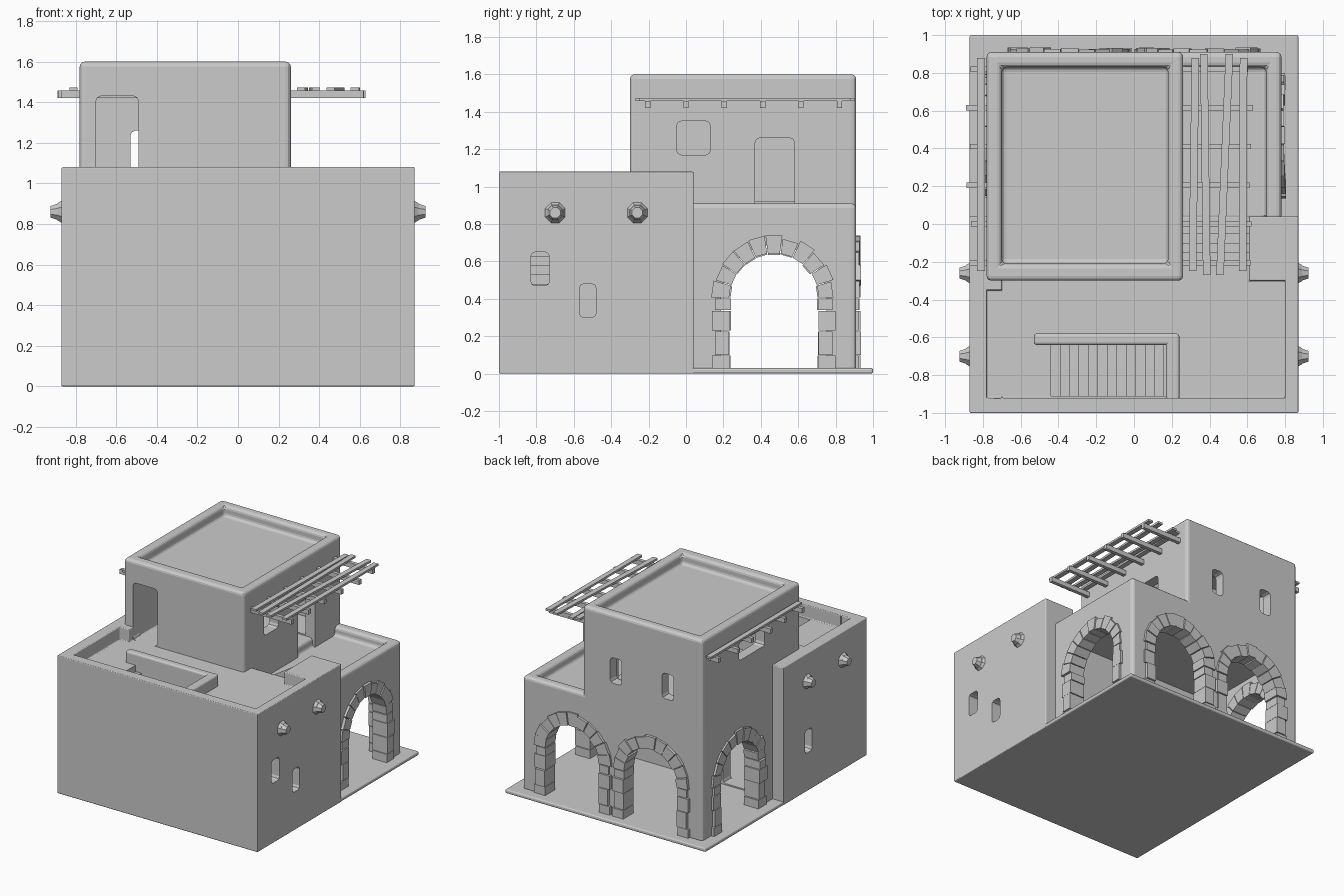
import bpy, bmesh, math, random
from mathutils import Matrix, Vector

random.seed(4)
cube = bpy.data.objects.get("Cube")
if cube:
    bpy.data.objects.remove(cube)

plaster = bpy.data.materials.new("pale_grey_plaster")
plaster.use_nodes = True
GREY = (0.6, 0.6, 0.6, 1)
plaster.diffuse_color = GREY
plaster.node_tree.nodes["Principled BSDF"].inputs["Base Color"].default_value = GREY


def finish(name, bm, cutter=False):
    bmesh.ops.recalc_face_normals(bm, faces=bm.faces)
    mesh = bpy.data.meshes.new(name)
    bm.to_mesh(mesh)
    bm.free()
    mesh.materials.append(plaster)
    ob = bpy.data.objects.new(name, mesh)
    bpy.context.collection.objects.link(ob)
    if cutter:
        ob.hide_render = True
        ob.hide_viewport = True
        ob.display_type = 'WIRE'
    return ob


def add_box(bm, x, y, z):
    size = Vector((x[1] - x[0], y[1] - y[0], z[1] - z[0]))
    mid = Vector((x[0] + x[1], y[0] + y[1], z[0] + z[1])) / 2
    m = Matrix.Translation(mid) @ Matrix.Diagonal(size).to_4x4()
    return bmesh.ops.create_cube(bm, size=1, matrix=m)["verts"]


def box(name, x, y, z, cutter=False, round_axis=None, r=0.025):
    bm = bmesh.new()
    add_box(bm, x, y, z)
    if round_axis is not None:
        edges = [e for e in bm.edges
                 if abs((e.verts[0].co - e.verts[1].co).normalized()[round_axis]) > 0.9]
        bmesh.ops.bevel(bm, geom=edges, offset=r, segments=2, profile=0.5, affect='EDGES')
    return finish(name, bm, cutter)


def cut(ob, cutter):
    mod = ob.modifiers.new("cut", 'BOOLEAN')
    mod.operation = 'DIFFERENCE'
    mod.solver = 'EXACT'
    mod.object = cutter


def soften(ob, width):
    mod = ob.modifiers.new("soft_edges", 'BEVEL')
    mod.width = width
    mod.segments = 3
    mod.limit_method = 'ANGLE'
    mod.angle_limit = math.radians(50)


def prism(bm, pts, d0, d1):
    """Extrude an (across, up) outline along local y."""
    a = [bm.verts.new((u, d0, v)) for u, v in pts]
    b = [bm.verts.new((u, d1, v)) for u, v in pts]
    n = len(pts)
    bm.faces.new(a)
    bm.faces.new(b[::-1])
    for i in range(n):
        bm.faces.new((a[i], b[i], b[(i + 1) % n], a[(i + 1) % n]))


# Main masses: base, front house, arcade at the back, upper room
GROUND = 0.03
soften(box("base_slab", (-0.87, 0.87), (0, 1), (0, GROUND)), 0.01)
house = box("front_house", (-0.87, 0.87), (-1, 0.04), (0, 1.08))
arcade = box("arcade", (-0.78, 0.78), (0.02, 0.91), (0.01, 0.91))
tower = box("upper_room", (-0.78, 0.26), (-0.30, 0.91), (0.81, 1.60))

# Roof terraces sunk behind parapets
for x, y, z in [((-0.70, 0.80), (-0.92, -0.30), 0.98),
                ((-0.78, -0.65), (-0.92, -0.35), 0.98),
                ((-0.70, 0.61), (-0.50, 0.10), 0.98),
                ((0.24, 0.61), (-0.20, 0.10), 0.84)]:
    cut(house, box("terrace_cutter", x, y, (z, 1.5), True))
cut(arcade, box("back_terrace_cutter", (0.24, 0.70), (-0.1, 0.83), (0.84, 1.5), True))
cut(tower, box("roof_cutter", (-0.70, 0.18), (-0.21, 0.83), (1.52, 2), True))
soften(house, 0.02)
soften(arcade, 0.025)
soften(tower, 0.025)

# Rooms inside
cut(house, box("house_room_cutter", (-0.78, 0.78), (-0.91, -0.05), (0.04, 0.80), True))
cut(house, box("stairwell_cutter", (-0.44, 0.17), (-0.91, -0.64), (0.5, 1.5), True))
cut(tower, box("upper_room_cutter", (-0.70, 0.18), (-0.22, 0.83), (0.92, 1.46), True))
cut(arcade, box("arcade_room_cutter", (-0.69, 0.69), (-0.1, 0.82), (-0.1, 0.79), True))

# Doors and windows
cut(tower, box("front_door_cutter", (-0.70, -0.49), (-0.5, -0.1), (0.98, 1.43), True, 1))
cut(tower, box("side_door_cutter", (0.1, 0.5), (0.37, 0.58), (0.82, 1.26), True, 0))
cut(tower, box("side_window_cutter", (0.1, 0.5), (-0.05, 0.13), (1.17, 1.35), True, 0))
cut(tower, box("far_window_cutter", (-1, -0.6), (0.14, 0.46), (1.27, 1.41), True, 0))
for x in (-0.03, -0.48):
    cut(tower, box("back_window_cutter", (x - 0.05, x + 0.05), (0.7, 1.1), (1.06, 1.26), True, 1))
for x, y, z in [((0.6, 1), (-0.83, -0.73), (0.47, 0.65)),
                ((0.6, 1), (-0.57, -0.48), (0.30, 0.48)),
                ((-1, -0.6), (-0.32, -0.23), (0.30, 0.48))]:
    cut(house, box("house_window_cutter", x, y, z, True, 0))
cut(house, box("arcade_door_cutter", (-0.55, -0.35), (-0.2, 0.2), (0.04, 0.48), True, 1))

# Stone arches: two at the back and one on each side
INNER, OUTER, SPRING = 0.235, 0.33, 0.405


def arch(place):
    # Opening through the wall
    r = (INNER + OUTER) / 2
    outline = [(-r, -0.1), (r, -0.1)]
    outline += [(r * math.cos(a), SPRING + r * math.sin(a))
                for a in [math.pi * i / 20 for i in range(21)]]
    bm = bmesh.new()
    prism(bm, outline, -0.2, 0.1)
    bm.transform(place)
    cut(arcade, finish("arch_cutter", bm, True))
    # Wedge stones around the curve
    bm = bmesh.new()
    count = 11
    step = math.pi / count
    for i in range(count):
        a0, a1 = i * step + 0.008, (i + 1) * step - 0.008
        ro = OUTER + random.uniform(-0.012, 0.008)
        ri = INNER + random.uniform(-0.006, 0.006)
        pts = [(q * math.cos(a), SPRING + q * math.sin(a))
               for q, a in ((ri, a0), (ro, a0), (ro, a1), (ri, a1))]
        prism(bm, pts, -0.11, random.uniform(0.012, 0.025))
    # Jamb blocks
    levels = (GROUND, 0.10, 0.23, 0.34, SPRING)
    for side in (-1, 1):
        for i, (z0, z1) in enumerate(zip(levels, levels[1:])):
            w = OUTER - 0.016 * (i % 2)
            x = sorted((side * (INNER + random.uniform(-0.005, 0.005)), side * w))
            add_box(bm, x, (-0.11, random.uniform(0.012, 0.025)), (z0, z1 - 0.004))
    bm.transform(place)
    finish("arch_stones", bm)


for x in (-0.34, 0.34):
    arch(Matrix.Translation((x, 0.91, 0)))
for s in (-1, 1):
    arch(Matrix.Translation((s * 0.78, 0.47, 0)) @ Matrix.Rotation(-s * math.pi / 2, 4, 'Z'))

# Stairs down into the house, with their low wall
bm = bmesh.new()
for i in range(18):
    x = -0.44 + 0.05 * i
    add_box(bm, (x, x + 0.05), (-0.92, -0.63), (0.03, 0.93 - 0.05 * i))
finish("inner_stairs", bm)
soften(box("stair_wall_long", (-0.53, 0.24), (-0.64, -0.58), (0.9, 1.07)), 0.015)
soften(box("stair_wall_end", (0.17, 0.24), (-0.95, -0.59), (0.9, 1.07)), 0.015)

# Steps between the two terraces
bm = bmesh.new()
for i in range(4):
    add_box(bm, (0.25, 0.62), (-0.21, -0.15 + 0.05 * i), (0.8, 0.95 - 0.03 * i))
finish("terrace_steps", bm)

# Beams through the upper room, with slats on top
bm = bmesh.new()
for i in range(6):
    y = -0.205 + 0.205 * i
    add_box(bm, (-0.88 + random.uniform(-0.01, 0.02), 0.62 + random.uniform(-0.02, 0.015)),
            (y - 0.014, y + 0.014), (1.42, 1.457))
finish("roof_beams", bm)
bm = bmesh.new()
for x0, x1, y0, y1 in [(0.31, 0.325, -0.25, 0.88), (0.385, 0.37, -0.27, 0.90),
                       (0.455, 0.505, -0.27, 0.90), (0.575, 0.58, -0.25, 0.88),
                       (-0.81, -0.81, -0.25, 0.88)]:
    for v in add_box(bm, (-0.02, 0.02), (y0, y1), (1.457, 1.473)):
        v.co.x += x1 if v.co.y > 0 else x0
finish("roof_slats", bm)

# Stub beam ends on the side walls
bm = bmesh.new()
for s in (-1, 1):
    for y in (-0.70, -0.26):
        for r0, r1, x0, x1 in ((0.065, 0.045, 0.86, 0.89), (0.045, 0.03, 0.885, 0.925)):
            m = (Matrix.Translation((s * (x0 + x1) / 2, y, 0.86))
                 @ Matrix.Rotation(s * math.pi / 2, 4, 'Y') @ Matrix.Rotation(math.pi / 8, 4, 'Z'))
            bmesh.ops.create_cone(bm, cap_ends=True, segments=8, radius1=r0, radius2=r1,
                                  depth=x1 - x0, matrix=m)
finish("wall_pegs", bm)
